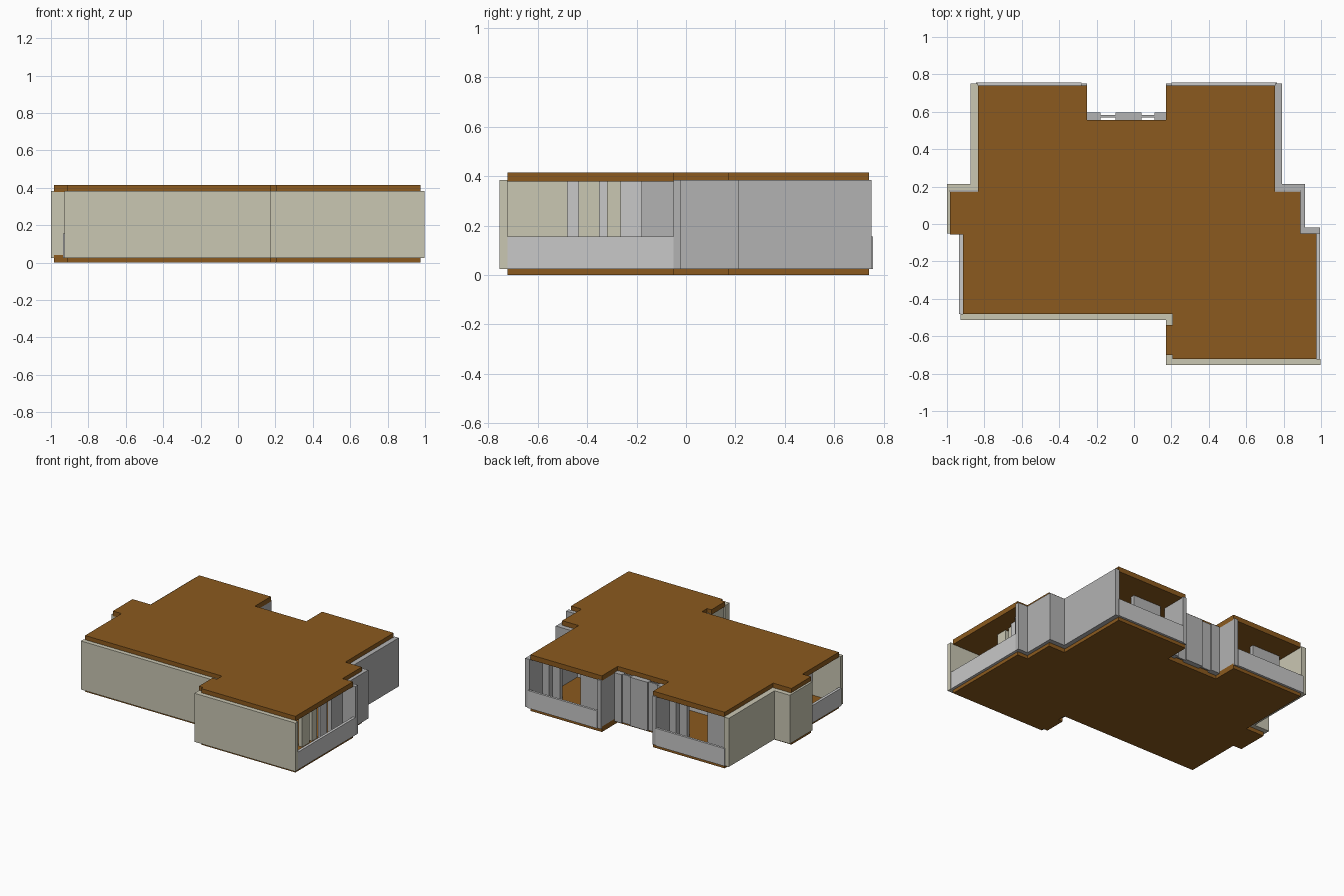
import bpy
import bmesh


def material(name, rgb):
    m = bpy.data.materials.new(name)
    m.diffuse_color = (*rgb, 1)
    return m


BROWN = material("brown_slab", (0.26, 0.102, 0.013))
BEIGE = material("beige_wall", (0.59, 0.57, 0.45))
GREY = material("grey_wall", (0.45, 0.45, 0.45))
LIGHT = material("light_grey_panel", (0.58, 0.58, 0.58))

BASE, TOP, RAIL = 0.025, 0.384, 0.155   # wall foot, wall head, parapet head
FLOOR, CEIL = 0.04, 0.378               # inner wall foot and head


def finish(name, bm, mat):
    bmesh.ops.recalc_face_normals(bm, faces=bm.faces)
    me = bpy.data.meshes.new(name)
    bm.to_mesh(me)
    bm.free()
    me.materials.append(mat)
    bpy.context.collection.objects.link(bpy.data.objects.new(name, me))


def walls(name, mat, rects, z0=BASE, z1=TOP):
    """One object made of upright boxes given as (x0, x1, y0, y1)."""
    bm = bmesh.new()
    for x0, x1, y0, y1 in rects:
        vs = bmesh.ops.create_cube(bm, size=1)["verts"]
        for v in vs:
            v.co.x = x1 if v.co.x > 0 else x0
            v.co.y = y1 if v.co.y > 0 else y0
            v.co.z = z1 if v.co.z > 0 else z0
    finish(name, bm, mat)


def slab(name, outline, z0, z1):
    bm = bmesh.new()
    face = bm.faces.new([bm.verts.new((x, y, z0)) for x, y in outline])
    ext = bmesh.ops.extrude_face_region(bm, geom=[face])["geom"]
    for v in ext:
        if isinstance(v, bmesh.types.BMVert):
            v.co.z = z1
    finish(name, bm, BROWN)


# Floor and roof slabs share the stepped plan
plan = [(-0.835, 0.74), (-0.25, 0.74), (-0.25, 0.555), (0.17, 0.555),
        (0.17, 0.74), (0.755, 0.74), (0.755, 0.175), (0.89, 0.175),
        (0.89, -0.05), (0.975, -0.05), (0.975, -0.722), (0.205, -0.722),
        (0.205, -0.70), (0.17, -0.70), (0.17, -0.54), (0.205, -0.54),
        (0.205, -0.48), (-0.915, -0.48), (-0.915, -0.055), (-0.985, -0.055),
        (-0.985, 0.175), (-0.835, 0.175)]
slab("floor_slab", plan, 0, FLOOR)
slab("roof_slab", plan, CEIL, 0.415)

# Beige outer walls: front, front wing, and left side
walls("front_wall", BEIGE, [(-0.927, 0.205, -0.512, -0.48), (0.172, 0.205, -0.54, -0.512)])
walls("front_wing_wall", BEIGE, [(0.172, 0.997, -0.755, -0.722), (0.172, 0.205, -0.722, -0.70)])
walls("left_wall", BEIGE, [(-0.875, -0.835, 0.18, 0.75), (-1.0, -0.875, 0.18, 0.215),
                           (-1.0, -0.985, -0.05, 0.18)])
walls("left_return_wall", BEIGE, [(-0.985, -0.90, -0.05, -0.02)], FLOOR, CEIL)

# Grey outer walls: right side, recess sides and recess back
walls("right_wall", GREY, [(0.755, 0.79, 0.18, 0.75), (0.79, 0.915, 0.18, 0.215),
                           (0.89, 0.915, -0.02, 0.18), (0.89, 0.995, -0.05, -0.02)])
walls("recess_side_walls", GREY, [(-0.28, -0.25, 0.555, 0.75), (0.17, 0.20, 0.555, 0.75)])
walls("recess_piers", GREY, [(-0.25, -0.18, 0.556, 0.595), (-0.10, 0.04, 0.556, 0.595),
                             (0.11, 0.17, 0.556, 0.595)])
walls("recess_panels", GREY, [(-0.18, -0.10, 0.57, 0.583), (0.04, 0.11, 0.57, 0.583)])

# Low balcony parapets
walls("back_parapets", LIGHT, [(-0.845, -0.28, 0.74, 0.757), (0.20, 0.765, 0.74, 0.757)], BASE, RAIL)
walls("right_parapet", LIGHT, [(0.975, 0.995, -0.722, -0.05)], BASE, RAIL)
walls("left_parapet", LIGHT, [(-0.935, -0.915, -0.48, -0.055)], BASE, RAIL)

# Set-back walls behind each balcony, with door gaps
for side, off in (("left", -1.04), ("right", 0.0)):
    walls(side + "_back_facade", GREY,
          [(0.24 + off, 0.47 + off, 0.53, 0.56), (0.64 + off, 0.70 + off, 0.53, 0.56),
           (0.70 + off, 0.755 + off, 0.53, 0.60)], FLOOR, CEIL)
walls("right_facade", GREY, [(0.86, 0.89, -0.18, -0.05)], FLOOR, CEIL)
walls("right_facade_panel", LIGHT, [(0.84, 0.855, -0.265, -0.18)], FLOOR, CEIL)
walls("right_facade_posts", BEIGE, [(0.80, 0.83, -0.32, -0.265), (0.80, 0.83, -0.435, -0.35)],
      FLOOR, CEIL)
walls("left_facade", LIGHT, [(-0.70, -0.67, -0.48, -0.36), (-0.70, -0.67, -0.20, 0.175)],
      FLOOR, CEIL)

# Wing side panel and interior partitions
walls("wing_side_panel", BEIGE, [(0.185, 0.205, -0.70, -0.54)], FLOOR, CEIL)
walls("inner_partitions", LIGHT, [(-0.02, 0.01, -0.48, 0.556), (-0.67, -0.02, 0.16, 0.19),
                                  (0.01, 0.45, 0.16, 0.19), (0.70, 0.755, 0.16, 0.19)],
      FLOOR, CEIL)
